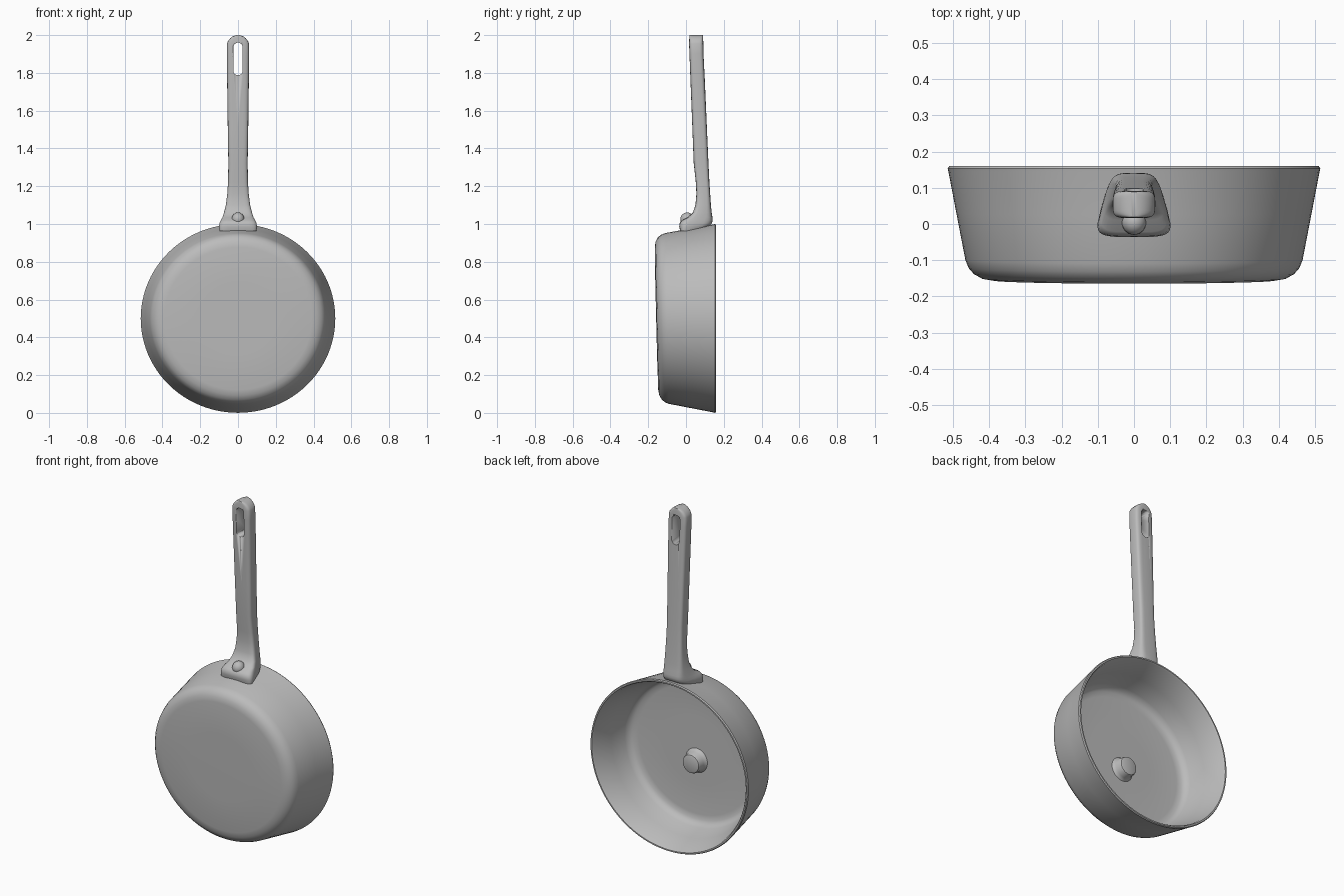
import bpy, bmesh, math

if "Cube" in bpy.data.objects:
    bpy.data.objects.remove(bpy.data.objects["Cube"], do_unlink=True)

GREY = (0.5, 0.5, 0.5, 1)
metal = bpy.data.materials.new("grey metal")
metal.use_nodes = True
metal.diffuse_color = GREY
metal.node_tree.nodes["Principled BSDF"].inputs["Base Color"].default_value = GREY


def finish(name, bm, angle=40):
    bmesh.ops.remove_doubles(bm, verts=bm.verts, dist=0.0001)
    bmesh.ops.recalc_face_normals(bm, faces=bm.faces)
    mesh = bpy.data.meshes.new(name)
    bm.to_mesh(mesh)
    bm.free()
    ob = bpy.data.objects.new(name, mesh)
    bpy.context.collection.objects.link(ob)
    mesh.materials.append(metal)
    bpy.ops.object.select_all(action='DESELECT')
    ob.select_set(True)
    bpy.context.view_layer.objects.active = ob
    bpy.ops.object.shade_smooth_by_angle(angle=math.radians(angle))
    return ob


def loft(bm, rings, cap=True):
    rows = [[bm.verts.new(p) for p in ring] for ring in rings]
    n = len(rows[0])
    for a, b in zip(rows, rows[1:]):
        for i in range(n):
            j = (i + 1) % n
            bm.faces.new((a[i], a[j], b[j], b[i]))
    if cap:
        bm.faces.new(rows[0])
        bm.faces.new(rows[-1])


def lathe_y(name, profile, zc, squash=1.0, n=96, angle=40):
    """Turn (radius, y) points about a front-to-back axis."""
    bm = bmesh.new()
    loft(bm, [[(r * math.cos(2 * math.pi * i / n), y,
                zc + squash * r * math.sin(2 * math.pi * i / n))
               for i in range(n)] for r, y in profile])
    return finish(name, bm, angle)


# Pan body: rounded base, flared wall, thin rim, hollow inside
pan = lathe_y("pan_body", [
    (0.20, -0.158), (0.39, -0.156), (0.42, -0.151), (0.443, -0.138), (0.457, -0.122),
    (0.466, -0.10), (0.491, 0.03), (0.513, 0.145), (0.515, 0.153), (0.511, 0.16),
    (0.503, 0.16), (0.497, 0.152), (0.467, 0.03), (0.441, -0.06), (0.43, -0.083),
    (0.41, -0.096), (0.38, -0.10), (0.20, -0.10)], 0.5, 0.97)
for v in pan.data.vertices:  # the base leans slightly from the rim
    v.co.y += 0.024 * (0.5 - v.co.z) * min(1, max(0, (0.16 - v.co.y) / 0.3))

# Knob on the pan floor
lathe_y("floor_knob", [(0.078, -0.106), (0.066, -0.094), (0.058, -0.08), (0.056, -0.052),
                       (0.052, -0.044), (0.045, -0.041)], 0.44, n=32)


# Handle: rounded sections (height, front half width, back half width, front y, back y)
def section(z, wf, wb, yf, yb, n=32, power=0.45):
    ring = []
    for i in range(n):
        a = 2 * math.pi * i / n
        c, s = math.cos(a), math.sin(a)
        x = math.copysign(abs(c) ** power, c)
        t = (1 + math.copysign(abs(s) ** power, s)) / 2
        ring.append((x * (wf + (wb - wf) * t), yf + (yb - yf) * t, z))
    return ring


sections = [
    (0.962, 0.106, 0.08, -0.030, 0.05), (0.985, 0.112, 0.07, -0.036, 0.12),
    (1.005, 0.109, 0.065, -0.034, 0.138), (1.02, 0.100, 0.064, -0.022, 0.141),
    (1.035, 0.090, 0.062, 0.010, 0.140), (1.06, 0.080, 0.060, 0.036, 0.136),
    (1.10, 0.067, 0.058, 0.050, 0.132), (1.16, 0.058, 0.055, 0.055, 0.128),
    (1.22, 0.053, 0.053, 0.052, 0.124), (1.32, 0.051, 0.051, 0.041, 0.119),
    (1.50, 0.054, 0.054, 0.034, 0.111), (1.80, 0.058, 0.058, 0.022, 0.098),
    (1.90, 0.059, 0.059, 0.018, 0.093)]
for k in range(7):  # round end
    a = math.radians(14 + 11.5 * k)
    w = 0.06 * math.cos(a)
    sections.append((1.94 + 0.06 * math.sin(a), w, w, 0.016 + 0.0005 * k, 0.092 - 0.0005 * k))
bm = bmesh.new()
loft(bm, [section(*s) for s in sections])
handle = finish("handle", bm, 50)

# Hanging slot cut through the handle end
bm = bmesh.new()
slot = []
for i in range(24):
    a = 2 * math.pi * (i + 0.5) / 24
    slot.append((0.025 * math.cos(a),
                 (1.935 if math.sin(a) > 0 else 1.813) + 0.025 * math.sin(a)))
loft(bm, [[(x, y, z) for x, z in slot] for y in (-0.1, 0.25)])
cutter = finish("slot_cutter", bm)
cutter.hide_render = True
cutter.hide_viewport = True
cutter.display_type = 'WIRE'
cut = handle.modifiers.new("slot", 'BOOLEAN')
cut.operation = 'DIFFERENCE'
cut.solver = 'EXACT'
cut.object = cutter

# Rivet on the handle foot
bm = bmesh.new()
bmesh.ops.create_uvsphere(bm, u_segments=24, v_segments=12, radius=1)
for v in bm.verts:
    v.co = (v.co.x * 0.034, 0.006 + v.co.y * 0.036, 1.025 + v.co.z * 0.036)
finish("handle_rivet", bm, 60)
